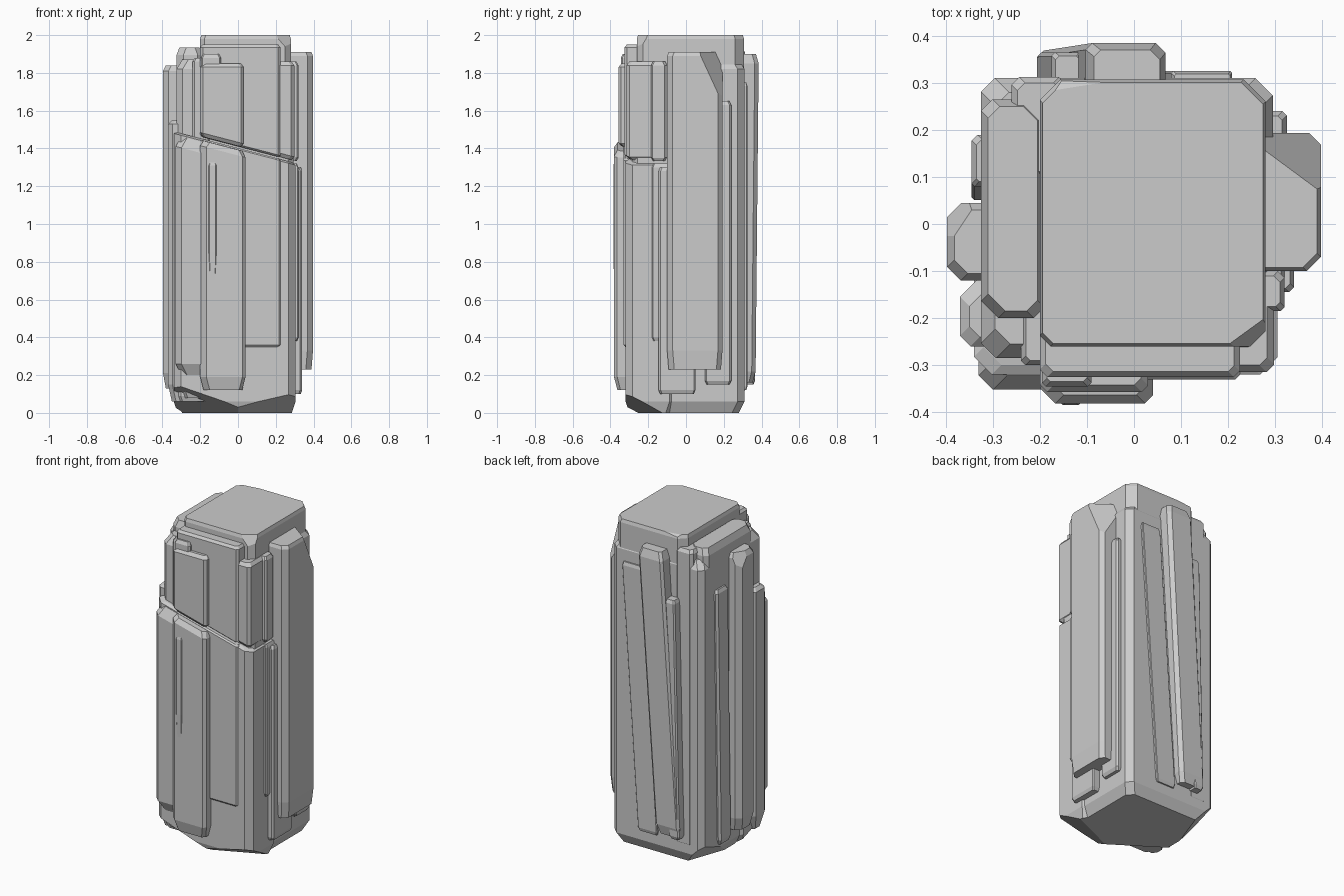
import bpy, bmesh, random
from mathutils import Vector

random.seed(4)
SLOPE = -0.26                      # tilt of the crack across the front


def crack(x):
    return 1.405 + SLOPE * x


def slab(name, x, y, z, c=0.02, caps=(0.05, 0.05), shift=(0, 0), cut=None, inset=None, chips=()):
    """Chiselled stone slab: chamfered section, tapered ends, optional lean.
    cut='top'/'bottom' ends that side on the sloping crack.
    chips = (point, outward normal) planes that break pieces off."""
    ch = [c * random.uniform(0.6, 1.4) for _ in range(4)]
    inset = c if inset is None else inset
    bm = bmesh.new()

    def ring(h, ins, end):
        x0, x1, y0, y1 = x[0] + ins, x[1] - ins, y[0] + ins, y[1] - ins
        a, b, d, e = ch
        pts = [(x0 + a, y0), (x1 - b, y0), (x1, y0 + b), (x1, y1 - d),
               (x1 - d, y1), (x0 + e, y1), (x0, y1 - e), (x0, y0 + a)]
        for px, py in pts:
            pz = h + (crack(px) if cut == end else 0)
            t = (pz - z[0]) / (z[1] - z[0]) if cut is None else 0
            bm.verts.new((px + shift[0] * t, py + shift[1] * t, pz))

    ring(z[0], inset, 'bottom')
    ring(z[0] + caps[0], 0, 'bottom')
    ring(z[1] - caps[1], 0, 'top')
    ring(z[1], inset, 'top')
    res = bmesh.ops.convex_hull(bm, input=bm.verts)
    junk = {g for g in res["geom_interior"] + res["geom_unused"] if isinstance(g, bmesh.types.BMVert)}
    bmesh.ops.delete(bm, geom=list(junk), context='VERTS')
    for co, no in chips:
        bmesh.ops.bisect_plane(bm, geom=bm.verts[:] + bm.edges[:] + bm.faces[:], plane_co=co,
                               plane_no=Vector(no).normalized(), clear_outer=True)
        bmesh.ops.holes_fill(bm, edges=[e for e in bm.edges if e.is_boundary], sides=0)
    bmesh.ops.dissolve_limit(bm, angle_limit=0.01, verts=bm.verts, edges=bm.edges)
    bmesh.ops.recalc_face_normals(bm, faces=bm.faces)
    me = bpy.data.meshes.new(name)
    bm.to_mesh(me)
    bm.free()
    ob = bpy.data.objects.new(name, me)
    bpy.context.collection.objects.link(ob)
    return ob


# Broken corners around the foot
foot = [((0, -0.31, 0.03), (-0.3, -0.45, -0.87)), ((0, -0.31, 0.03), (0.2, -0.45, -0.87)),
        ((-0.3, 0.2, 0.06), (-0.7, 0.25, -0.7)), ((0.27, 0.3, 0.05), (0.4, 0.5, -0.5))]

# Cores of the pillar
slab("core_stone", (-0.325, 0.295), (-0.285, 0.31), (0, 1.87), 0.04, (0.06, 0.05), inset=0.03, chips=foot)
slab("top_stone", (-0.2, 0.28), (-0.26, 0.307), (0.6, 2.0), 0.035, (0.06, 0.02), inset=0.006,
     chips=[((-0.19, 0.305, 1.985), (-0.08, 0.5, 0.8)), ((0.22, -0.255, 1.98), (0.4, -0.55, 0.35))])
slab("left_core", (-0.325, -0.19), (-0.2, 0.265), (0.1, 1.935), 0.03, (0.1, 0.04), inset=0.015)
slab("back_left_step", (-0.26, -0.15), (0.1, 0.312), (0.1, 1.93), 0.012, (0.02, 0.02))

# Front, below the crack
slab("front_base", (-0.34, 0.305), (-0.32, -0.05), (0.0, -0.004), 0.03, (0.06, 0.01), cut='top', inset=0.02, chips=foot)
slab("front_lower_panel", (-0.19, 0.225), (-0.33, -0.2), (0.35, -0.003), 0.008, (0.01, 0.008), cut='top')
slab("front_lower_slab", (-0.2, 0.04), (-0.381, -0.25), (0.12, -0.012), 0.025, (0.07, 0.03), cut='top', inset=0.018)
slab("front_left_slab", (-0.33, -0.12), (-0.352, -0.2), (0.2, -0.02), 0.03, (0.06, 0.06), cut='top')
slab("front_chip", (-0.17, -0.1), (-0.385, -0.3), (0.35, 1.36), 0.014, (0.5, 0.05), inset=0.014)

# Front, above the crack
slab("front_upper_block", (-0.2, 0.225), (-0.325, -0.1), (0.006, 1.95), 0.012, (0.01, 0.015), cut='bottom')
slab("front_upper_slab", (-0.2, 0.03), (-0.357, -0.2), (0.008, 1.85), 0.015, (0.02, 0.02), cut='bottom')
slab("front_upper_cap", (-0.195, -0.09), (-0.345, -0.2), (1.5, 1.9), 0.01, (0.02, 0.02))
slab("upper_right_corner", (0.2, 0.298), (-0.315, -0.12), (0.008, 1.86), 0.015, (0.02, 0.02), cut='bottom')
slab("upper_right_rib", (0.22, 0.32), (-0.185, -0.1), (0.008, 1.86), 0.01, (0.02, 0.02), cut='bottom')

# Stepped shards at the front left corner
for i, (x0, y0, zb, zt) in enumerate([(-0.24, -0.3, 1.3, 1.88), (-0.265, -0.275, 0.1, 1.84),
                                      (-0.29, -0.285, 0.08, 1.72), (-0.315, -0.265, 0.06, 1.63)]):
    slab(f"corner_shard_{i}", (x0, -0.15), (y0, -0.1), (zb, zt), 0.01, (0.03, 0.02))

# Left side
slab("left_front_slab", (-0.37, -0.22), (-0.26, -0.12), (0.06, 1.55), 0.03, (0.09, 0.02), inset=0.02)
slab("left_slab", (-0.397, -0.22), (-0.12, 0.045), (0.13, 1.84), 0.022, (0.08, 0.03), inset=0.015,
     chips=[((-0.39, -0.03, 1.83), (-0.6, 0.4, 0.3))])
slab("left_back_slab", (-0.345, -0.22), (0.05, 0.16), (0.08, 1.66), 0.01, (0.03, 0.02), (0, 0.03))

# Right side, with the upper back corner broken off
slab("right_slab", (0.15, 0.397), (-0.1, 0.193), (0.23, 1.91), 0.022, (0.1, 0.02), inset=0.008,
     chips=[((0.395, 0.07, 1.91), (0.085, 0.115, 0.053))])
slab("right_back_rib", (0.15, 0.325), (0.1, 0.24), (0.15, 1.65), 0.01, (0.02, 0.02))
slab("right_low_panel", (0.15, 0.34), (-0.145, 0.05), (0.1, 1.3), 0.008, (0.02, 0.02))
slab("right_thin_rib", (0.2, 0.32), (-0.18, -0.05), (0.38, 1.32), 0.008, (0.02, 0.02))

# Back, leaning slightly
slab("back_slab", (-0.21, -0.04), (0.2, 0.368), (0.16, 1.9), 0.015, (0.06, 0.05), (0.11, 0.017))
slab("back_right_panel", (-0.03, 0.1), (0.2, 0.325), (0.12, 1.75), 0.006, (0.02, 0.02), (0.11, 0))
slab("back_left_rib", (-0.205, -0.14), (0.2, 0.365), (0.15, 1.62), 0.008, (0.02, 0.02), (0.03, 0))
